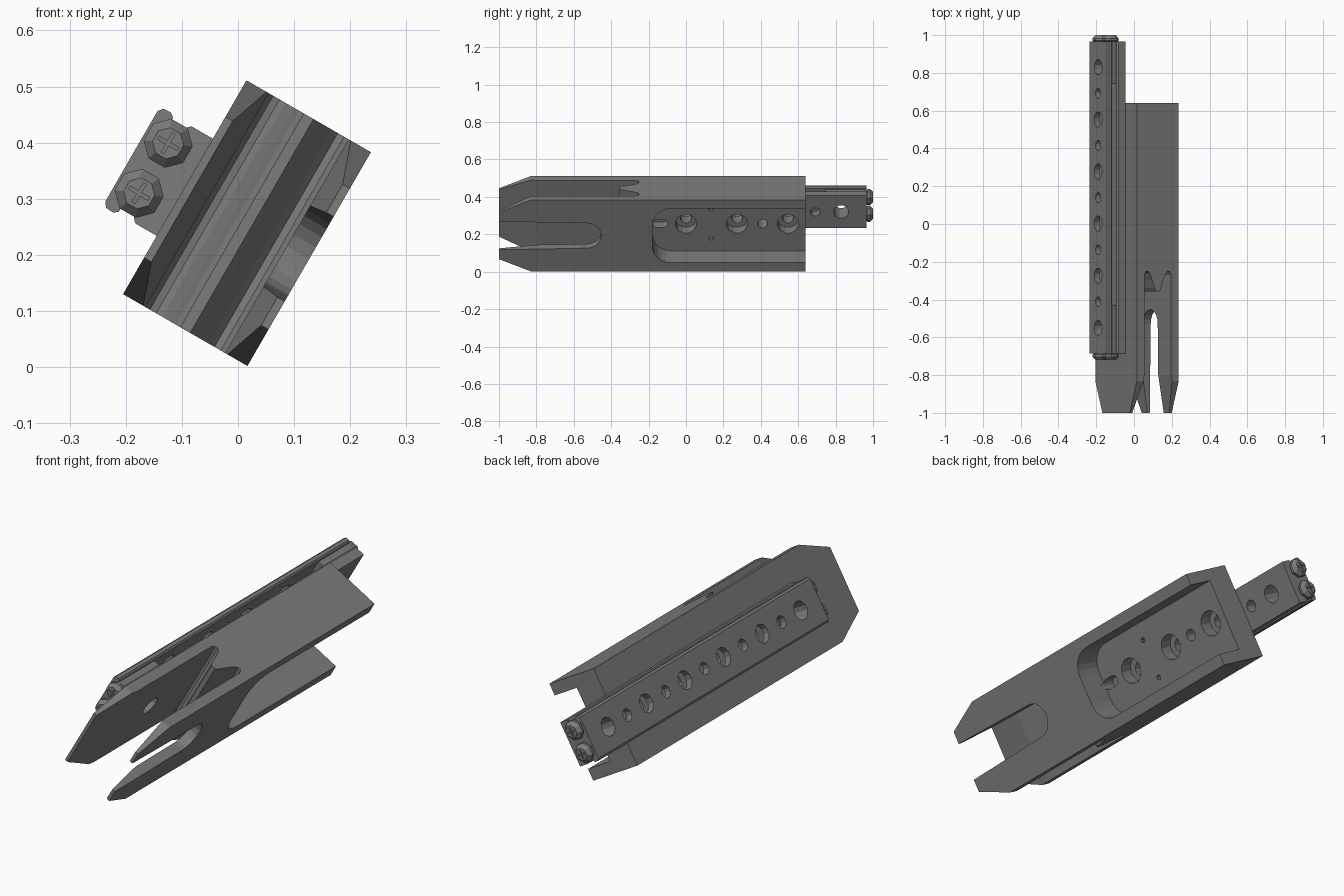
import bpy, bmesh, math
from mathutils import Matrix, Vector

old = bpy.data.objects.get("Cube")
if old:
    bpy.data.objects.remove(old, do_unlink=True)

grey = bpy.data.materials.new("dark_grey_metal")
grey.use_nodes = True
COLOUR = (0.2, 0.2, 0.2, 1)
grey.diffuse_color = COLOUR
grey.node_tree.nodes["Principled BSDF"].inputs["Base Color"].default_value = COLOUR

# Parts are built upright, then the whole assembly is tilted about y
TILT = Matrix.Translation((0.016, 0, 0.2565)) @ Matrix.Rotation(math.radians(30), 4, 'Y')


def make(name, bm):
    bmesh.ops.recalc_face_normals(bm, faces=bm.faces)
    mesh = bpy.data.meshes.new(name)
    bm.to_mesh(mesh)
    bm.free()
    mesh.materials.append(grey)
    ob = bpy.data.objects.new(name, mesh)
    bpy.context.scene.collection.objects.link(ob)
    return ob


def prism(name, outline, axis, lo, hi):
    """Extrude a 2D outline along x (outline is y, z) or y (outline is x, z) or z (x, y)."""
    bm = bmesh.new()
    place = {'x': lambda a, b, d: (d, a, b),
             'y': lambda a, b, d: (a, d, b),
             'z': lambda a, b, d: (a, b, d)}[axis]
    face = bm.faces.new([bm.verts.new(place(a, b, lo)) for a, b in outline])
    new = bmesh.ops.extrude_face_region(bm, geom=[face])["geom"]
    shift = Vector(place(0, 0, hi - lo))
    bmesh.ops.translate(bm, vec=shift, verts=[g for g in new if isinstance(g, bmesh.types.BMVert)])
    return make(name, bm)


def box(name, x, y, z):
    return prism(name, [(y[0], z[0]), (y[1], z[0]), (y[1], z[1]), (y[0], z[1])], 'x', *x)


def arc(cy, cz, r, start, end, steps):
    angles = [math.radians(start + (end - start) * i / steps) for i in range(steps + 1)]
    return [(cy + r * math.cos(a), cz + r * math.sin(a)) for a in angles]


def bore(y, z, r, lo, hi, sides=12):
    return prism("cutter", arc(y, z, r, 15, 375, sides)[:-1], 'x', lo, hi)


def cut(ob, cutters):
    bpy.context.view_layer.objects.active = ob
    for c in cutters:
        c.hide_render = True
        mod = ob.modifiers.new("cut", 'BOOLEAN')
        mod.operation = 'DIFFERENCE'
        mod.solver = 'EXACT'
        mod.object = c
        bpy.ops.object.modifier_apply(modifier=mod.name)
        bpy.data.objects.remove(c, do_unlink=True)


parts = []

# Forked body block with chamfered front corners
body = prism("forked_body", [(-1, -0.145), (-0.83, -0.22), (0.64, -0.22),
                             (0.64, 0.22), (-0.83, 0.22), (-1, 0.145)], 'x', -0.128, 0.128)

# Gap between the fork plates, flared at the mouth, with a double-scalloped end
half = [(0.117, -1.05), (0.113, -1), (0.082, -0.8), (0.082, -0.27), (0.073, -0.252),
        (0.06, -0.25), (0.048, -0.262), (0.032, -0.3), (0.02, -0.34), (0.01, -0.357)]
gap = prism("cutter", half + [(-x, y) for x, y in reversed(half)], 'z', -0.4, 0.4)

# U-shaped notch through the outer plate
notch = prism("cutter", [(-1.05, -0.089), (-1, -0.087)] + arc(-0.53, 0, 0.077, -90, 90, 10)
              + [(-1, 0.087), (-1.05, 0.089)], 'x', 0.03, 0.2)

# Rear pocket, open at the back
pocket = prism("cutter", arc(-0.08, 0.067, 0.1, 90, 180, 6) + arc(-0.08, -0.067, 0.1, 180, 270, 6)
               + [(0.8, -0.167), (0.8, 0.167)], 'x', 0.0, 0.2)

# Bolt holes, small holes, pin holes and the short oblong hole in the pocket floor
cutters = [gap, notch, pocket, bore(-0.55, 0, 0.045, -0.2, -0.05)]
for y in (0, 0.272, 0.545):
    cutters += [bore(y, 0, 0.058, -0.06, 0.03), bore(y, 0, 0.03, -0.2, 0.02)]
cutters.append(bore(0.41, 0, 0.027, -0.2, 0.03))
cutters += [bore(0.135, z, 0.012, -0.06, 0.03, 8) for z in (-0.09, 0.09)]
cutters.append(prism("cutter", arc(-0.12, 0, 0.024, -90, 90, 6) + arc(-0.16, 0, 0.024, 90, 270, 6),
                     'x', -0.06, 0.03))
cut(body, cutters)
parts.append(body)

# Side rail: an outer and an inner strip kept apart by end spacers
FRONT, REAR = -0.685, 0.965
outer = prism("rail_outer_strip", [(-0.238, -0.093), (-0.231, -0.102), (-0.216, -0.103), (-0.208, -0.097),
                                   (-0.208, 0.097), (-0.216, 0.103), (-0.231, 0.102), (-0.238, 0.093)],
              'y', FRONT, REAR)
inner = prism("rail_inner_strip", [(-0.128, -0.1), (-0.172, -0.1), (-0.18, -0.092),
                                   (-0.18, 0.092), (-0.172, 0.1), (-0.128, 0.1)], 'y', FRONT, REAR)
spacers = [box("rail_front_spacer", (-0.209, -0.179), (FRONT, -0.43), (-0.09, 0.09)),
           box("rail_rear_spacer", (-0.209, -0.179), (0.745, REAR), (-0.09, 0.09))]


def rail_holes(first, last):
    return [bore(-0.55 + 0.138 * i, 0, 0.027 if i % 2 else 0.041, -0.3, -0.1)
            for i in range(first, last)]


cut(outer, rail_holes(0, 11))
cut(inner, rail_holes(0, 11))
cut(spacers[0], rail_holes(0, 1))
cut(spacers[1], rail_holes(10, 11))
parts += [outer, inner] + spacers


# Cross-slotted chamfered screws at both rail ends
def screw(name, y, z, direction):
    bm = bmesh.new()
    rings = []
    for r, d in ((0.036, -0.002), (0.044, 0.006), (0.044, 0.018), (0.028, 0.035)):
        rings.append([bm.verts.new((-0.193 + a, y + direction * d, z + b))
                      for a, b in arc(0, 0, r, 22.5, 382.5, 8)[:-1]])
    for lower, upper in zip(rings, rings[1:]):
        for i in range(8):
            j = (i + 1) % 8
            bm.faces.new((lower[i], lower[j], upper[j], upper[i]))
    bm.faces.new(rings[0])
    bm.faces.new(rings[-1])
    ob = make(name, bm)
    ys = sorted((y + direction * 0.028, y + direction * 0.05))
    cut(ob, [box("cutter", (-0.193 - w, -0.193 + w), ys, (z - h, z + h))
             for w, h in ((0.02, 0.003), (0.003, 0.02))])
    return ob


for end, y, direction in (("front", FRONT, -1), ("rear", REAR, 1)):
    for side, z in (("lower", -0.05), ("upper", 0.053)):
        parts.append(screw(f"{end}_{side}_screw", y, z, direction))

# Tilt everything into place
for ob in parts:
    ob.data.transform(TILT)
    ob.data.update()
